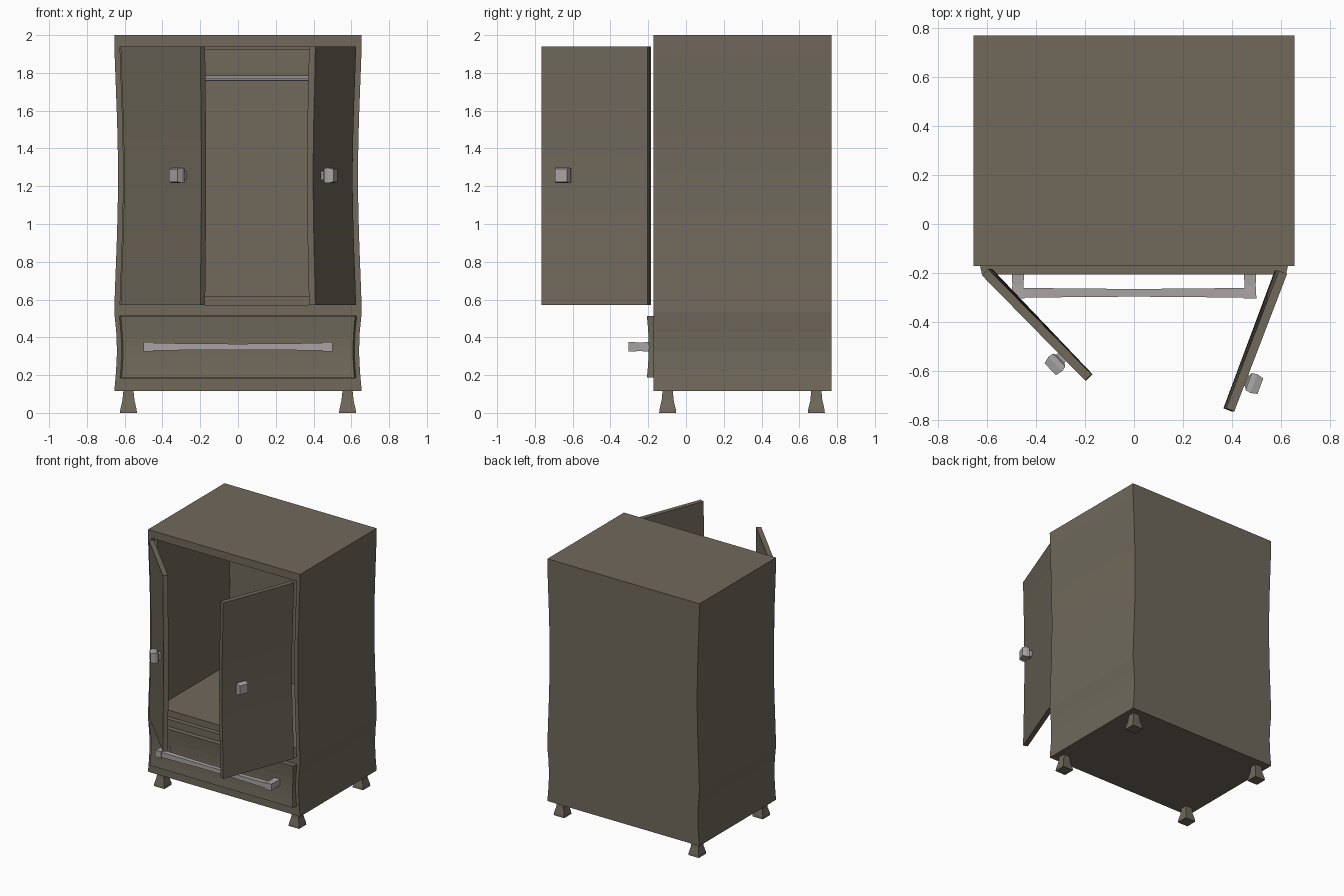
import bpy, bmesh, math
from mathutils import Matrix, Vector

if "Cube" in bpy.data.objects:
    bpy.data.objects.remove(bpy.data.objects["Cube"])


def material(name, rgb):
    m = bpy.data.materials.new(name)
    m.diffuse_color = (*rgb, 1)
    m.use_nodes = True
    m.node_tree.nodes["Principled BSDF"].inputs["Base Color"].default_value = m.diffuse_color
    return m


WOOD = material("wood", (0.16, 0.14, 0.105))
METAL = material("metal", (0.40, 0.37, 0.37))


def warp(z):
    """Hand-made look: width pinches at door height and at drawer height."""
    if z > 0.53:
        t = min(1, max(0, (z - 0.53) / 1.44))
        return 1 - 0.03 * math.sin(math.pi * t) ** 1.3
    t = min(1, max(0, (z - 0.13) / 0.4))
    return 1 - 0.022 * math.sin(math.pi * t)


def make(name, bm, mat, matrix=None, bend=True):
    if matrix:
        bm.transform(matrix)
    if bend:
        for v in bm.verts:
            v.co.x *= warp(v.co.z)
    bmesh.ops.recalc_face_normals(bm, faces=bm.faces)
    me = bpy.data.meshes.new(name)
    bm.to_mesh(me)
    bm.free()
    me.materials.append(mat)
    ob = bpy.data.objects.new(name, me)
    bpy.context.collection.objects.link(ob)
    return ob


def loft(sections):
    """Stack of rectangles (z, x0, x1, y0, y1) skinned into a solid."""
    bm = bmesh.new()
    rings = [[bm.verts.new(p) for p in ((a, c, z), (b, c, z), (b, d, z), (a, d, z))]
             for z, a, b, c, d in sections]
    for lo, hi in zip(rings, rings[1:]):
        for i in range(4):
            j = (i + 1) % 4
            bm.faces.new((lo[i], lo[j], hi[j], hi[i]))
    bm.faces.new(rings[0])
    bm.faces.new(rings[-1])
    return bm


def slab(x, y, z, n=1):
    return loft([(z[0] + (z[1] - z[0]) * i / n, *x, *y) for i in range(n + 1)])


def stack(profile):
    return loft([(z, -h, h, -h, h) for z, h in profile])


F, B = -0.172, 0.77            # carcass front and back
R = F + 0.037                  # recessed lining behind the doors

# Carcass shell
for s, side in ((-1, "left"), (1, "right")):
    make(side + "_side_panel", slab(sorted((s * .625, s * .655)), (F, B), (.115, 2), 18), WOOD)
    make(side + "_inner_lining", slab(sorted((s * .60, s * .625)), (R, B - .03), (.57, 1.94), 14), WOOD)
make("back_panel", slab((-.625, .625), (B - .04, B), (.115, 2), 18), WOOD)
make("top_panel", slab((-.625, .625), (F, B - .04), (1.94, 2)), WOOD)
make("ceiling_lining", slab((-.60, .60), (R, B - .04), (1.92, 1.94)), WOOD)
make("middle_rail", slab((-.625, .625), (F, B - .04), (.515, .57)), WOOD)
make("wardrobe_floor", slab((-.60, .60), (R, B - .04), (.57, .62)), WOOD)
make("bottom_panel", slab((-.625, .625), (F, B - .04), (.115, .183)), WOOD)

# Drawer front, narrower at its face and pinched at mid height
front = slab((-.632, .632), (-.207, -.165), (.187, .512), 6)
for v in front.verts:
    if v.co.y < -.2:
        v.co.x *= .985
        v.co.y += .01 * math.sin(math.pi * (v.co.z - .187) / .325)
make("drawer_front", front, WOOD)

# Drawer tray behind the front
make("drawer_bottom", slab((-.59, .59), (-.165, .68), (.20, .22)), WOOD)
make("drawer_back", slab((-.59, .59), (.66, .68), (.22, .46)), WOOD)
for s, side in ((-1, "left"), (1, "right")):
    make(side + "_drawer_side", slab(sorted((s * .57, s * .59)), (-.165, .66), (.22, .46)), WOOD)

# Drawer handle: waisted bar between two posts
turn_x = Matrix.Rotation(math.pi / 2, 4, 'Y')
bar = [(-.45, .020), (-.28, .018), (-.05, .016), (.05, .016), (.28, .018), (.45, .020)]
make("drawer_handle_bar", stack(bar), METAL, Matrix.Translation((0, -.281, .35)) @ turn_x, False)
turn_out = Matrix.Rotation(math.pi / 2, 4, 'X')   # local z points to -y
for s, side in ((-1, "left"), (1, "right")):
    make(side + "_handle_post", stack([(0, .025), (.06, .023), (.115, .026)]), METAL,
         Matrix.Translation((s * .474, -.19, .35)) @ turn_out, False)

# Open doors with knobs, hinged at the front corners
for s, side, angle in ((-1, "left", 45.5), (1, "right", 69)):
    a = math.radians(angle)
    along = Vector((-s * math.cos(a), -math.sin(a), 0))
    out = Vector((s * math.sin(a), -math.cos(a), 0))
    up = Vector((0, 0, 1))
    hinge = Vector((s * .609, -.197, 0))
    m = Matrix((along, out, up)).transposed().to_4x4()
    m.translation = hinge
    make(side + "_door", slab((0, .602), (-.018, .018), (.57, 1.94), 14), WOOD, m)
    k = Matrix((along, up, out)).transposed().to_4x4()
    k.translation = hinge + along * .462 + up * 1.257
    knob = stack([(.015, .022), (.035, .024), (.042, .037), (.065, .041), (.095, .034)])
    make(side + "_door_knob", knob, METAL, k)

# Hanging rail
bm = bmesh.new()
bmesh.ops.create_cone(bm, cap_ends=True, segments=8, radius1=.016, radius2=.016, depth=1.2)
make("hanging_rail", bm, METAL, Matrix.Translation((0, .3, 1.772)) @ turn_x)

# Flared feet
for x in (-.58, .58):
    for y, end in ((-.097, "front"), (.69, "back")):
        name = f"{end}_{'left' if x < 0 else 'right'}_foot"
        make(name, stack([(0, .045), (.02, .043), (.065, .032), (.117, .027)]), WOOD,
             Matrix.Translation((x, y, 0)), False)
